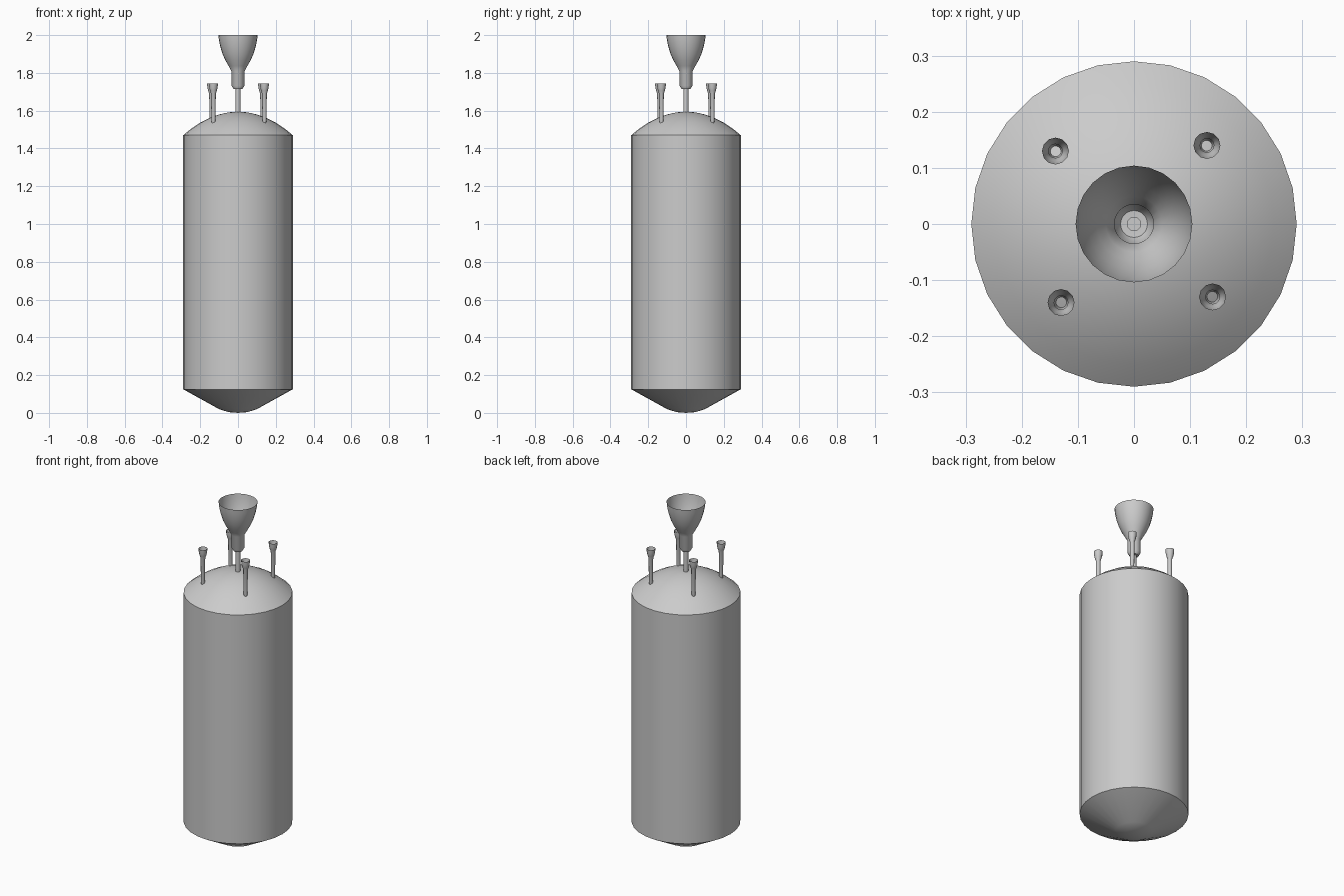
import bpy, bmesh, math

if "Cube" in bpy.data.objects:
    bpy.data.objects.remove(bpy.data.objects["Cube"])


def lathe(name, profile, sides, loc=(0, 0, 0), angle=35):
    """Revolve (radius, z) points about z; zero radius makes a pole."""
    bm = bmesh.new()
    rings = []
    for r, z in profile:
        if r == 0:
            rings.append([bm.verts.new((0, 0, z))] * sides)
        else:
            rings.append([bm.verts.new((r * math.cos(2 * math.pi * i / sides),
                                        r * math.sin(2 * math.pi * i / sides), z))
                          for i in range(sides)])
    for a, b in zip(rings, rings[1:]):
        for i in range(sides):
            j = (i + 1) % sides
            corners = list(dict.fromkeys((a[i], a[j], b[j], b[i])))
            bm.faces.new(corners)
    mesh = bpy.data.meshes.new(name)
    bm.to_mesh(mesh)
    bm.free()
    obj = bpy.data.objects.new(name, mesh)
    bpy.context.collection.objects.link(obj)
    obj.location = loc
    bpy.ops.object.select_all(action='DESELECT')
    obj.select_set(True)
    bpy.context.view_layer.objects.active = obj
    bpy.ops.object.shade_smooth_by_angle(angle=math.radians(angle))
    return obj


# Tank with shallow conical base and domed top
lathe("tank_body", [(0, 0), (0.05, 0.004), (0.1, 0.02), (0.29, 0.125),
                    (0.29, 1.47), (0.25, 1.503), (0.2, 1.536), (0.15, 1.562),
                    (0.1, 1.58), (0.05, 1.591), (0, 1.595)], 28)

# Feed pipe between dome and main engine
lathe("feed_pipe", [(0, 1.57), (0.013, 1.57), (0.013, 1.72), (0, 1.72)], 12)

# Main engine: chamber and open bell
lathe("main_engine", [(0, 1.713), (0.024, 1.715), (0.034, 1.732), (0.035, 1.81),
                      (0.05, 1.837), (0.066, 1.865), (0.082, 1.90),
                      (0.094, 1.94), (0.101, 1.975), (0.104, 2.0)], 24)

# Four small steering engines, each a rod with an open bell
for k in range(4):
    a = math.atan2(0.14, 0.13) + k * math.pi / 2
    d = math.hypot(0.13, 0.14)
    lathe("steering_engine", [(0, 1.535), (0.009, 1.535), (0.011, 1.55),
                              (0.0125, 1.69), (0.018, 1.705), (0.022, 1.722),
                              (0.024, 1.745)],
          12, (d * math.cos(a), d * math.sin(a), 0))
